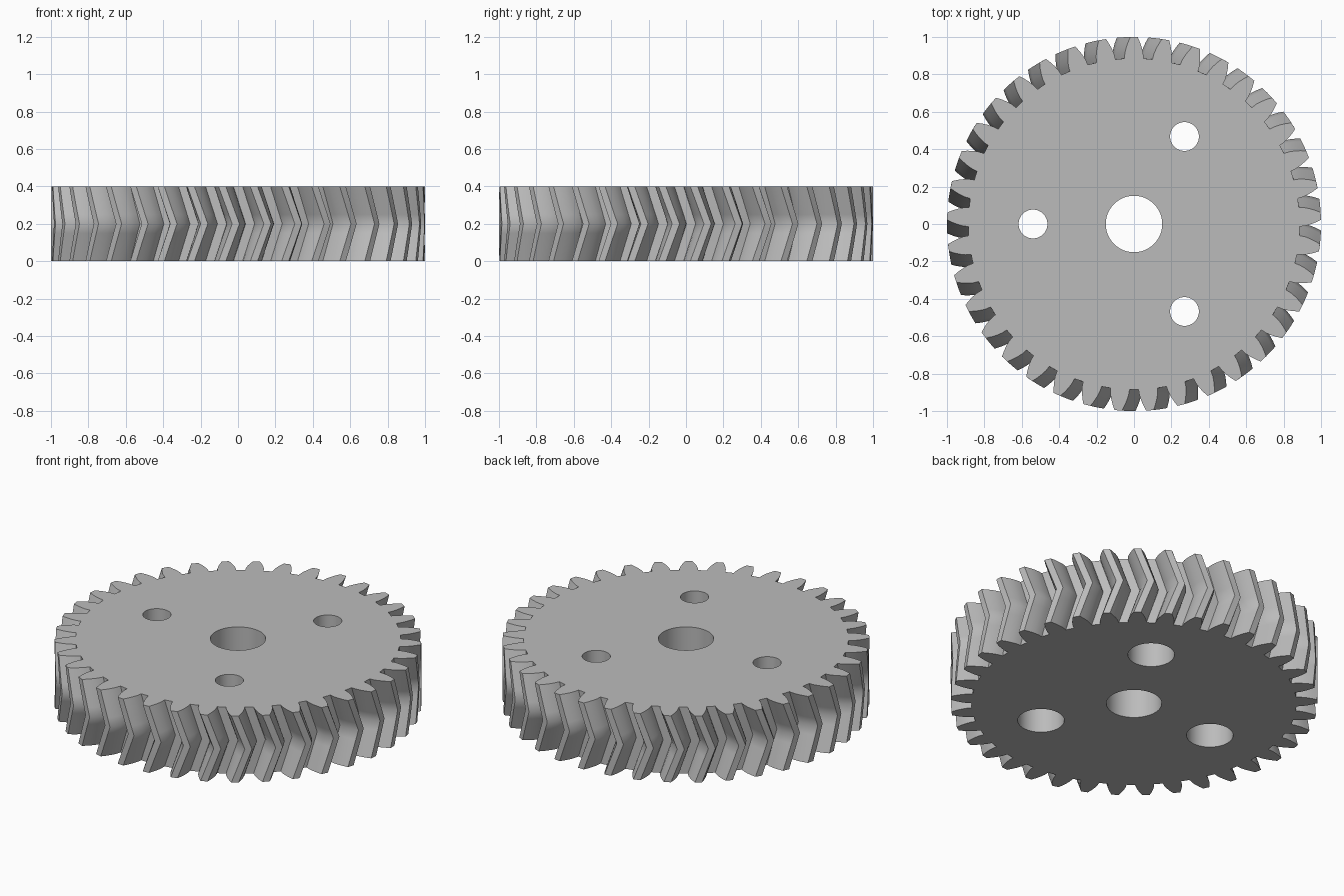
import bpy, bmesh, math

cube = bpy.data.objects.get("Cube")
if cube:
    bpy.data.objects.remove(cube, do_unlink=True)

TEETH, HEIGHT = 37, 0.4
TIP_R, ROOT_R, PITCH_R = 1.0, 0.886, 0.949
PRESSURE = math.radians(20)
TWIST = math.radians(4.2)          # turn from either face to the middle
SLICES, FLANK = 8, 5               # layers in height, points per tooth flank

grey = bpy.data.materials.new("plain_grey")
grey.use_nodes = True
colour = (0.5, 0.5, 0.5, 1)
grey.diffuse_color = colour
grey.node_tree.nodes["Principled BSDF"].inputs["Base Color"].default_value = colour


def involute(a):
    return math.tan(a) - a


def half_angle(r):
    """Half the angular tooth width at radius r."""
    base = PITCH_R * math.cos(PRESSURE)
    a = math.acos(min(1, base / r))
    return math.pi / (2 * TEETH) + involute(PRESSURE) - involute(a)


# Outline of the toothed wheel as (radius, angle)
radii = [ROOT_R + (TIP_R - ROOT_R) * i / (FLANK - 1) for i in range(FLANK)]
outline = []
for t in range(TEETH):
    mid = math.pi / 2 + t * math.tau / TEETH
    outline += [(r, mid - half_angle(r)) for r in radii]
    outline += [(r, mid + half_angle(r)) for r in reversed(radii)]

# Herringbone body: the outline turns towards mid height and back
bm = bmesh.new()
rings = []
for s in range(SLICES + 1):
    f = s / SLICES
    turn = TWIST * (1 - abs(2 * f - 1))
    rings.append([bm.verts.new((r * math.cos(a + turn), r * math.sin(a + turn), f * HEIGHT))
                  for r, a in outline])
n = len(outline)
for low, high in zip(rings, rings[1:]):
    for i in range(n):
        j = (i + 1) % n
        bm.faces.new((low[i], low[j], high[j], high[i]))
bm.faces.new(reversed(rings[0]))
bm.faces.new(rings[-1])
mesh = bpy.data.meshes.new("herringbone_gear")
bm.to_mesh(mesh)
bm.free()
mesh.materials.append(grey)
gear = bpy.data.objects.new("herringbone_gear", mesh)
bpy.context.collection.objects.link(gear)


def drill(x, y, radius, bottom, top):
    """Cut a round hole through the gear between two heights."""
    bpy.ops.mesh.primitive_cylinder_add(vertices=64, radius=radius, depth=top - bottom,
                                        location=(x, y, (top + bottom) / 2))
    cutter = bpy.context.object
    cutter.hide_render = True
    cutter.data.materials.append(grey)
    bpy.context.view_layer.objects.active = gear
    mod = gear.modifiers.new("hole", "BOOLEAN")
    mod.operation, mod.solver, mod.object = "DIFFERENCE", "EXACT", cutter
    bpy.ops.object.modifier_apply(modifier=mod.name)
    bpy.data.objects.remove(cutter, do_unlink=True)


# Shaft bore, and three bolt holes widened from below
drill(0, 0, 0.151, -0.1, HEIGHT + 0.1)
for k in range(3):
    a = math.pi + k * math.tau / 3
    x, y = 0.54 * math.cos(a), 0.54 * math.sin(a)
    drill(x, y, 0.077, -0.1, HEIGHT + 0.1)
    drill(x, y, 0.127, -0.1, HEIGHT / 2)

bpy.ops.object.select_all(action="DESELECT")
gear.select_set(True)
bpy.context.view_layer.objects.active = gear
bpy.ops.object.shade_smooth_by_angle(angle=math.radians(45))
